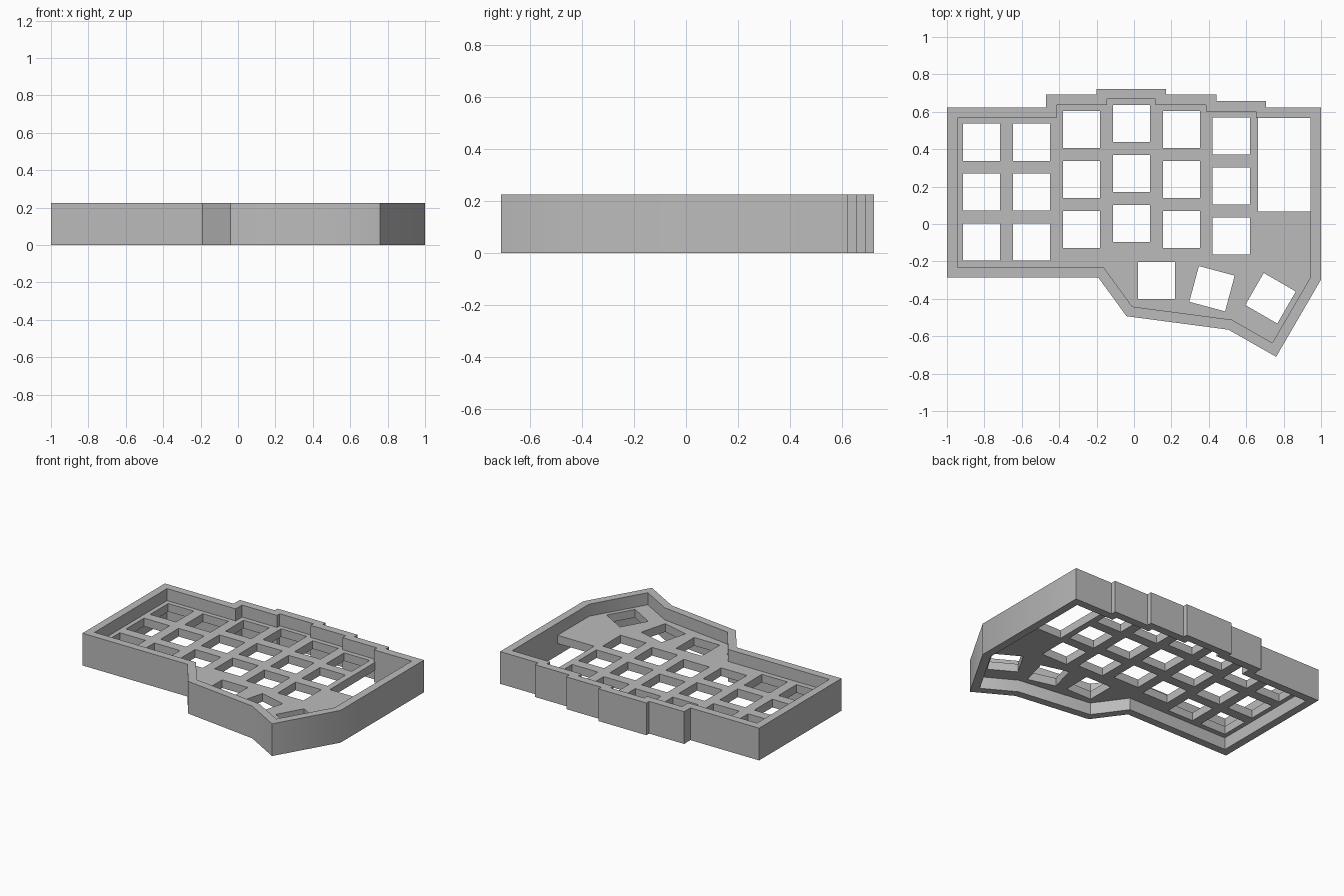
import bpy, bmesh
from math import radians
from mathutils import Vector, Matrix

if "Cube" in bpy.data.objects:
    bpy.data.objects.remove(bpy.data.objects["Cube"], do_unlink=True)

HEIGHT, WALL = 0.225, 0.055
PLATE_LOW, PLATE_HIGH = 0.084, 0.141
KEY, PITCH = 0.198, 0.267

grey = bpy.data.materials.new("case_grey")
grey.use_nodes = True
colour = (0.5, 0.5, 0.5, 1)
grey.diffuse_color = colour
grey.node_tree.nodes["Principled BSDF"].inputs["Base Color"].default_value = colour

# Case outline, clockwise from the back left corner
OUTLINE = [Vector(p) for p in (
    (-1, .622), (-.47, .622), (-.47, .692), (-.2, .692), (-.2, .722), (.17, .722),
    (.17, .692), (.44, .692), (.44, .657), (.707, .657), (.707, .622), (1, .622),
    (1, -.297), (.76, -.71), (.505, -.565), (-.04, -.493), (-.19, -.287), (-1, -.287))]


def inset(points, d):
    """Move every side of a clockwise outline inward by d."""
    result = []
    for i, p in enumerate(points):
        a = (p - points[i - 1]).normalized()
        b = (points[(i + 1) % len(points)] - p).normalized()
        na, nb = Vector((a.y, -a.x)), Vector((b.y, -b.x))
        result.append(p + (na + nb) * d / (1 + na.dot(nb)))
    return result


def make_object(name, bm):
    bmesh.ops.recalc_face_normals(bm, faces=bm.faces)
    mesh = bpy.data.meshes.new(name)
    bm.to_mesh(mesh)
    bm.free()
    mesh.materials.append(grey)
    obj = bpy.data.objects.new(name, mesh)
    bpy.context.collection.objects.link(obj)
    return obj


def add_ring(bm, points, z):
    return [bm.verts.new((p.x, p.y, z)) for p in points]


def bridge(bm, a, b):
    for i in range(len(a)):
        bm.faces.new((a[i - 1], a[i], b[i], b[i - 1]))


# Surrounding wall, open above and below
bm = bmesh.new()
inner = inset(OUTLINE, WALL)
rings = [add_ring(bm, OUTLINE, 0), add_ring(bm, OUTLINE, HEIGHT),
         add_ring(bm, inner, HEIGHT), add_ring(bm, inner, 0)]
for i in range(4):
    bridge(bm, rings[i - 1], rings[i])
wall = make_object("case_wall", bm)

# Switch plate, with the controller bay left out of its back right corner
edge = inset(OUTLINE, WALL - 0.01)
plate_outline = edge[:10] + [Vector((edge[9].x, .067)), Vector((edge[12].x, .067))] + edge[12:]
bm = bmesh.new()
low, high = add_ring(bm, plate_outline, PLATE_LOW), add_ring(bm, plate_outline, PLATE_HIGH)
bridge(bm, low, high)
bm.faces.new(low)
bm.faces.new(high)
plate = make_object("switch_plate", bm)

# Key openings: six staggered columns and three angled thumb keys
keys = []
for column, back_y in enumerate((.437, .437, .505, .537, .505, .47)):
    keys += [(-.815 + column * PITCH, back_y - row * PITCH, 0) for row in range(3)]
keys += [(.12, -.303, 0), (.417, -.346, -15), (.73, -.397, -30)]
bm = bmesh.new()
for x, y, angle in keys:
    place = (Matrix.Translation((x, y, HEIGHT / 2)) @ Matrix.Rotation(radians(angle), 4, 'Z')
             @ Matrix.Diagonal((KEY, KEY, HEIGHT, 1)))
    bmesh.ops.create_cube(bm, size=1, matrix=place)
cutter = make_object("key_cutter", bm)
cutter.hide_render = True

cut = plate.modifiers.new("key_openings", 'BOOLEAN')
cut.operation = 'DIFFERENCE'
cut.solver = 'EXACT'
cut.object = cutter
bpy.context.view_layer.objects.active = plate
bpy.ops.object.modifier_apply(modifier=cut.name)
bpy.data.objects.remove(cutter, do_unlink=True)

# Soften only the shallow bends of the wall
bpy.ops.object.select_all(action='DESELECT')
wall.select_set(True)
bpy.context.view_layer.objects.active = wall
bpy.ops.object.shade_smooth_by_angle(angle=radians(35))
